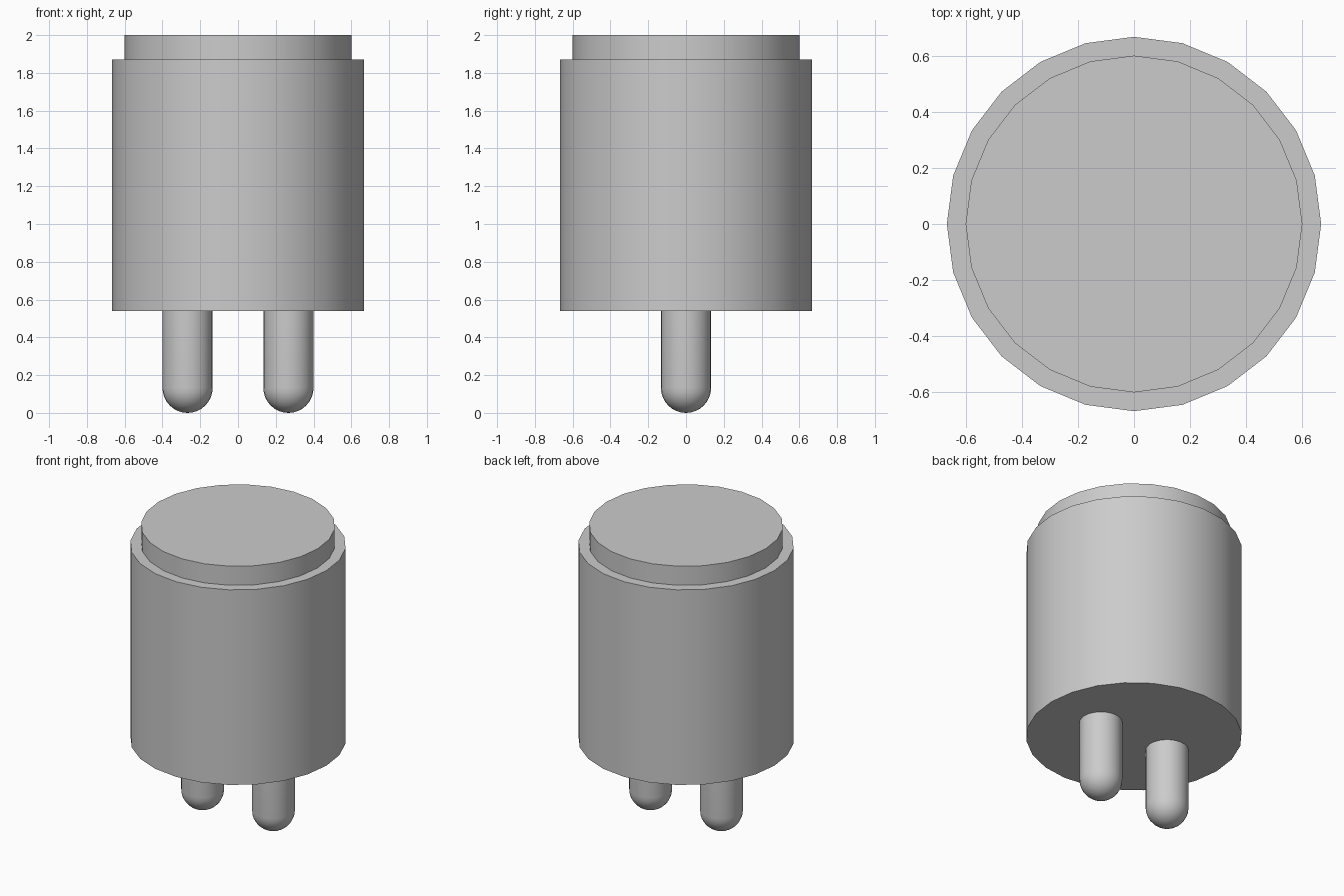
import bpy, bmesh, math
from mathutils import Matrix

cube = bpy.data.objects.get("Cube")
if cube:
    bpy.data.objects.remove(cube, do_unlink=True)

grey = bpy.data.materials.new("light_grey")
grey.use_nodes = True
colour = (0.6, 0.6, 0.6, 1.0)
grey.diffuse_color = colour
grey.node_tree.nodes["Principled BSDF"].inputs["Base Color"].default_value = colour

SIDES = 24


def lathe(name, profile, x=0.0):
    """Spin a (radius, height) profile around a vertical axis; radius 0 makes a pole."""
    bm = bmesh.new()
    verts = [bm.verts.new((r, 0, z)) for r, z in profile]
    edges = [bm.edges.new(pair) for pair in zip(verts, verts[1:])]
    bmesh.ops.spin(bm, geom=verts + edges, cent=(0, 0, 0), axis=(0, 0, 1),
                   angle=math.tau, steps=SIDES, use_duplicate=False)
    bmesh.ops.remove_doubles(bm, verts=bm.verts, dist=1e-4)
    # Close flat ends
    open_edges = [e for e in bm.edges if e.is_boundary]
    if open_edges:
        bmesh.ops.holes_fill(bm, edges=open_edges, sides=0)
    bmesh.ops.recalc_face_normals(bm, faces=bm.faces)
    bmesh.ops.transform(bm, matrix=Matrix.Translation((x, 0, 0)), verts=bm.verts)
    mesh = bpy.data.meshes.new(name)
    bm.to_mesh(mesh)
    bm.free()
    mesh.materials.append(grey)
    obj = bpy.data.objects.new(name, mesh)
    bpy.context.collection.objects.link(obj)
    bpy.ops.object.select_all(action='DESELECT')
    obj.select_set(True)
    bpy.context.view_layer.objects.active = obj
    bpy.ops.object.shade_smooth_by_angle(angle=math.radians(35))
    return obj


# Main drum and the smaller disc on top
BASE, SHOULDER = 0.54, 1.87
lathe("body", [(0.667, BASE), (0.667, SHOULDER)])
lathe("top_cap", [(0.6, SHOULDER), (0.6, 2.0)])

# Two legs with hemispherical feet
R = 0.133
foot = [(R * math.sin(a), R - R * math.cos(a))
        for a in (math.pi / 2 * i / 8 for i in range(9))]
for name, x in (("right_leg", -0.267), ("left_leg", 0.267)):
    lathe(name, foot + [(R, BASE)], x)
